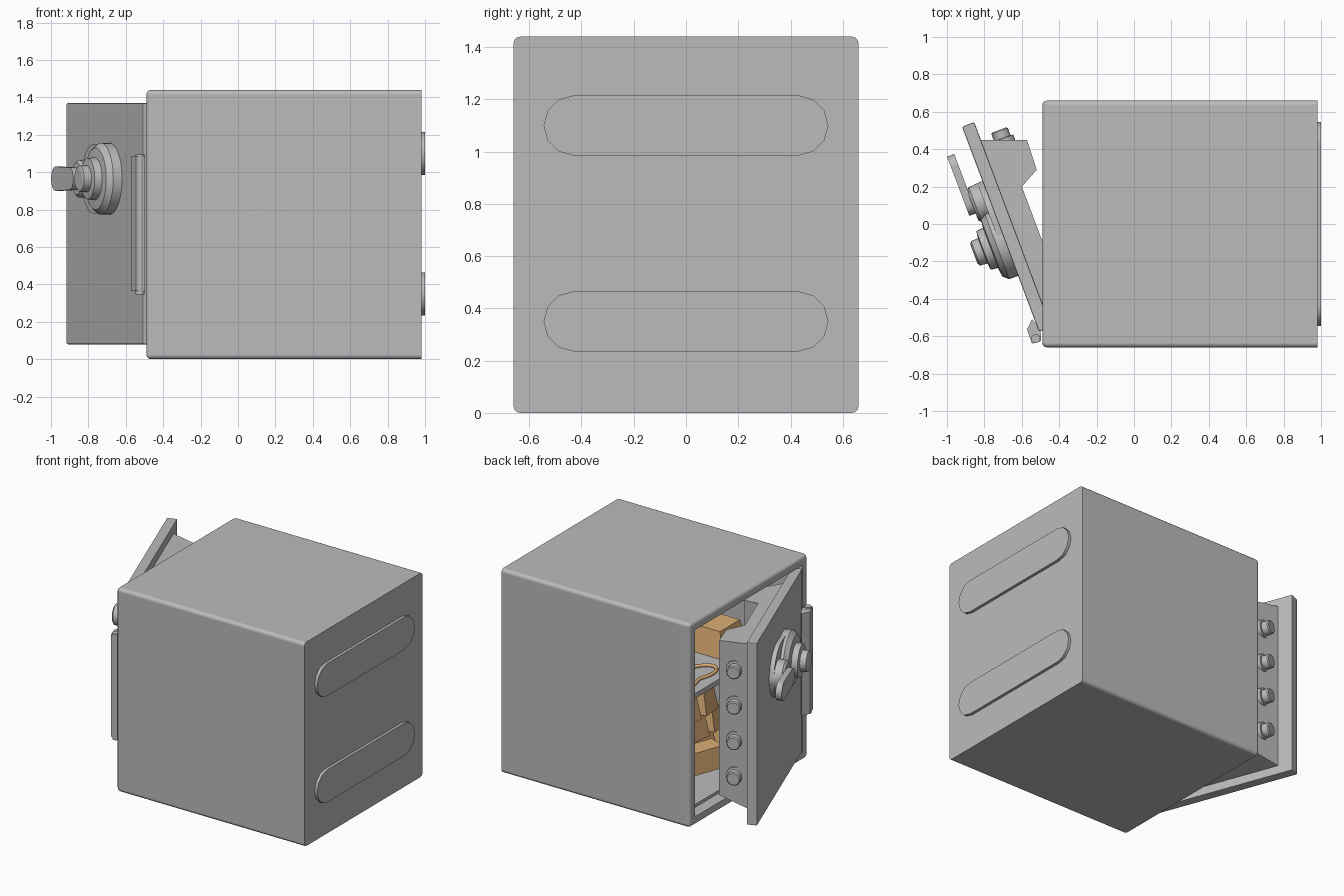
import bpy, bmesh
from math import sin, cos, pi, radians
from mathutils import Matrix, Vector

if "Cube" in bpy.data.objects:
    bpy.data.objects.remove(bpy.data.objects["Cube"])


def material(name, rgb):
    m = bpy.data.materials.new(name)
    m.use_nodes = True
    m.diffuse_color = (*rgb, 1)
    m.node_tree.nodes["Principled BSDF"].inputs["Base Color"].default_value = (*rgb, 1)
    return m


STEEL = material("grey steel", (0.5, 0.5, 0.5))
GOLD = material("gold", (0.72, 0.42, 0.18))

# Door space: x runs from hinge to free edge, y points outward, z is up
DOOR = Matrix.Translation((-0.508, -0.575, 0)) @ Matrix.Rotation(radians(110.6), 4, 'Z')
WORLD = Matrix.Identity(4)
MID = 0.725          # height of the middle of the door


def finish(name, bm, mat, matrix=WORLD, smooth=True):
    bmesh.ops.recalc_face_normals(bm, faces=bm.faces)
    mesh = bpy.data.meshes.new(name)
    bm.to_mesh(mesh)
    bm.free()
    obj = bpy.data.objects.new(name, mesh)
    obj.matrix_world = matrix
    mesh.materials.append(mat)
    bpy.context.collection.objects.link(obj)
    if smooth:
        bpy.ops.object.select_all(action='DESELECT')
        obj.select_set(True)
        bpy.context.view_layer.objects.active = obj
        bpy.ops.object.shade_smooth_by_angle(angle=radians(35))
        obj.modifiers.new("even shading", 'WEIGHTED_NORMAL').keep_sharp = True
    return obj


def prism(name, outline, ends, place, mat=STEEL, matrix=WORLD, bevel=0):
    """Extrude a 2D outline between two ends; place maps (a, b, end) to 3D."""
    bm = bmesh.new()
    rings = [[bm.verts.new(place(a, b, h)) for a, b in outline] for h in ends]
    n = len(outline)
    for ring in rings:
        bm.faces.new(ring)
    for i in range(n):
        j = (i + 1) % n
        bm.faces.new((rings[0][i], rings[0][j], rings[1][j], rings[1][i]))
    if bevel:
        bmesh.ops.bevel(bm, geom=bm.edges[:], offset=bevel, segments=2,
                        profile=0.5, affect='EDGES')
    return finish(name, bm, mat, matrix)


def lathe(name, profile, origin, axis, matrix=WORLD, steps=32):
    """Turn a (radius, height) profile around an axis."""
    bm = bmesh.new()
    rings = [[bm.verts.new((r * cos(2 * pi * i / steps), r * sin(2 * pi * i / steps), h))
              for i in range(steps)] for r, h in profile]
    for low, high in zip(rings, rings[1:]):
        for i in range(steps):
            j = (i + 1) % steps
            bm.faces.new((low[i], low[j], high[j], high[i]))
    bm.faces.new(rings[0])
    bm.faces.new(rings[-1])
    turn = Vector(axis).to_track_quat('Z', 'Y').to_matrix().to_4x4()
    return finish(name, bm, STEEL, matrix @ Matrix.Translation(origin) @ turn)


def stadium(a0, a1, b, r0, r1, steps=6):
    """Rounded slot outline from a0 to a1 with end radii r0 and r1."""
    right = [-pi / 2 + pi * i / steps for i in range(steps + 1)]
    return ([(a1 + r1 * cos(t), b + r1 * sin(t)) for t in right]
            + [(a0 - r0 * cos(t), b - r0 * sin(t)) for t in right])


def box(name, low, high, mat=STEEL, matrix=WORLD, bevel=0):
    outline = [(low[0], low[1]), (high[0], low[1]), (high[0], high[1]), (low[0], high[1])]
    return prism(name, outline, (low[2], high[2]), lambda a, b, h: (a, b, h), mat, matrix, bevel)


# Hollow cabinet: rounded at the opening side, square at the far end
bm = bmesh.new()
bmesh.ops.create_cube(bm, size=1, matrix=Matrix.Translation((0.245, 0, 0.72))
                      @ Matrix.Diagonal((1.47, 1.32, 1.44, 1)))
edges = [e for e in bm.edges if min(v.co.x for v in e.verts) < 0]
bmesh.ops.bevel(bm, geom=edges, offset=0.025, segments=3, profile=0.5, affect='EDGES')
bm.normal_update()
front = max((f for f in bm.faces if f.normal.x < -0.99), key=lambda f: f.calc_area())
for inset, depth in ((0.05, 0), (0.001, -0.08), (0.03, 0), (0.001, -1.28)):
    bmesh.ops.inset_individual(bm, faces=[front], thickness=inset, depth=depth)
finish("cabinet", bm, STEEL)

# Feet on the far end
for label, z in (("lower", 0.35), ("upper", 1.1)):
    prism(label + "_foot", stadium(-0.43, 0.43, z, 0.115, 0.115), (0.97, 1.0),
          lambda a, b, h: (h, a, b))

box("shelf", (-0.25, -0.56, 0.70), (0.88, 0.56, 0.735))

# Door panel and the tapered bolt housing behind it
box("door_panel", (0, -0.07, 0.08), (1.17, 0, 1.37), STEEL, DOOR, 0.008)
half = [(1.069, -0.068), (0.981, -0.30), (0.814, -0.293), (0.757, -0.187)]
housing = half + [(1.17 - a, b) for a, b in reversed(half)]
prism("bolt_housing", housing, (-1, 1),
      lambda a, b, h: (a, b, MID + h * (0.585 + 0.17 * (b + 0.07))), STEEL, DOOR)

# Locking bolts
for i in range(4):
    lathe(f"bolt_{i + 1}", [(0.062, -0.05), (0.062, 0.012), (0.047, 0.014), (0.047, 0.055), (0.04, 0.062)],
          (1.022, -0.18, MID + 0.25 * (i - 1.5)), (1, 0, 0), DOOR, 16)

# Dial, lever and their shared backing plate
KNOB_Z = 0.965


def on_door(a, b, h):
    return (a, h, b)


prism("lock_plate", stadium(0.51, 0.67, KNOB_Z, 0.185, 0.185, 12), (-0.01, 0.03),
      on_door, STEEL, DOOR)
lathe("dial", [(0.192, 0), (0.192, 0.05), (0.165, 0.08), (0.115, 0.085), (0.11, 0.125),
               (0.072, 0.13), (0.07, 0.17), (0.055, 0.18)],
      (0.51, 0, KNOB_Z), (0, 1, 0), DOOR)
lathe("lever_boss", [(0.105, 0), (0.1, 0.08), (0.085, 0.095)], (0.755, 0, KNOB_Z), (0, 1, 0), DOOR)
prism("lever", stadium(0.77, 0.983, KNOB_Z, 0.06, 0.065, 8), (0.09, 0.131),
      on_door, STEEL, DOOR)

# Hinge
prism("hinge_leaf", [(-0.572, -0.565), (-0.545, -0.51), (-0.5, -0.56), (-0.497, -0.625), (-0.545, -0.64)],
      (0.365, 1.085), lambda a, b, h: (a, b, h))
lathe("hinge_pin", [(0.024, 0.345), (0.024, 1.095)], (-0.525, -0.612, 0), (0, 0, 1), WORLD, 16)


# Gold bars: blocks narrowed towards the top
def gold_bar(name, x, y, z, turn=0, size=(0.3, 0.16, 0.15)):
    bm = bmesh.new()
    bmesh.ops.create_cube(bm, size=1)
    for v in bm.verts:
        narrow = 0.8 if v.co.z > 0 else 1
        v.co = Vector((v.co.x * size[0] * narrow, v.co.y * size[1] * narrow, (v.co.z + 0.5) * size[2]))
    finish(name, bm, GOLD, Matrix.Translation((x, y, z)) @ Matrix.Rotation(radians(turn), 4, 'Z'), False)


FLOOR = 0.11
for level, count in enumerate((4, 3, 2)):
    for i in range(count):
        gold_bar(f"lower_bar_{level}_{i}", 0.05, 0.18 * (i - (count - 1) / 2) - 0.05,
                 FLOOR + 0.15 * level, 6 * (-1) ** i)
gold_bar("loose_bar", -0.16, 0.05, FLOOR, 70)
gold_bar("upper_bar", 0.08, -0.4, 0.735, 0, (0.36, 0.28, 0.18))
gold_bar("upper_bar_back", 0.5, -0.1, 0.735, 80)

# Wavy necklace lying on the shelf
curve = bpy.data.curves.new("necklace", 'CURVE')
curve.dimensions = '3D'
curve.bevel_depth = 0.012
curve.bevel_resolution = 2
spline = curve.splines.new('POLY')
COUNT = 64
spline.points.add(COUNT - 1)
for i, p in enumerate(spline.points):
    t = 2 * pi * i / COUNT
    r = 0.14 + 0.04 * cos(3 * t)
    p.co = (-0.06 + r * cos(t), 0.08 + 1.3 * r * sin(t), 0.747, 1)
spline.use_cyclic_u = True
curve.materials.append(GOLD)
bpy.context.collection.objects.link(bpy.data.objects.new("necklace", curve))
